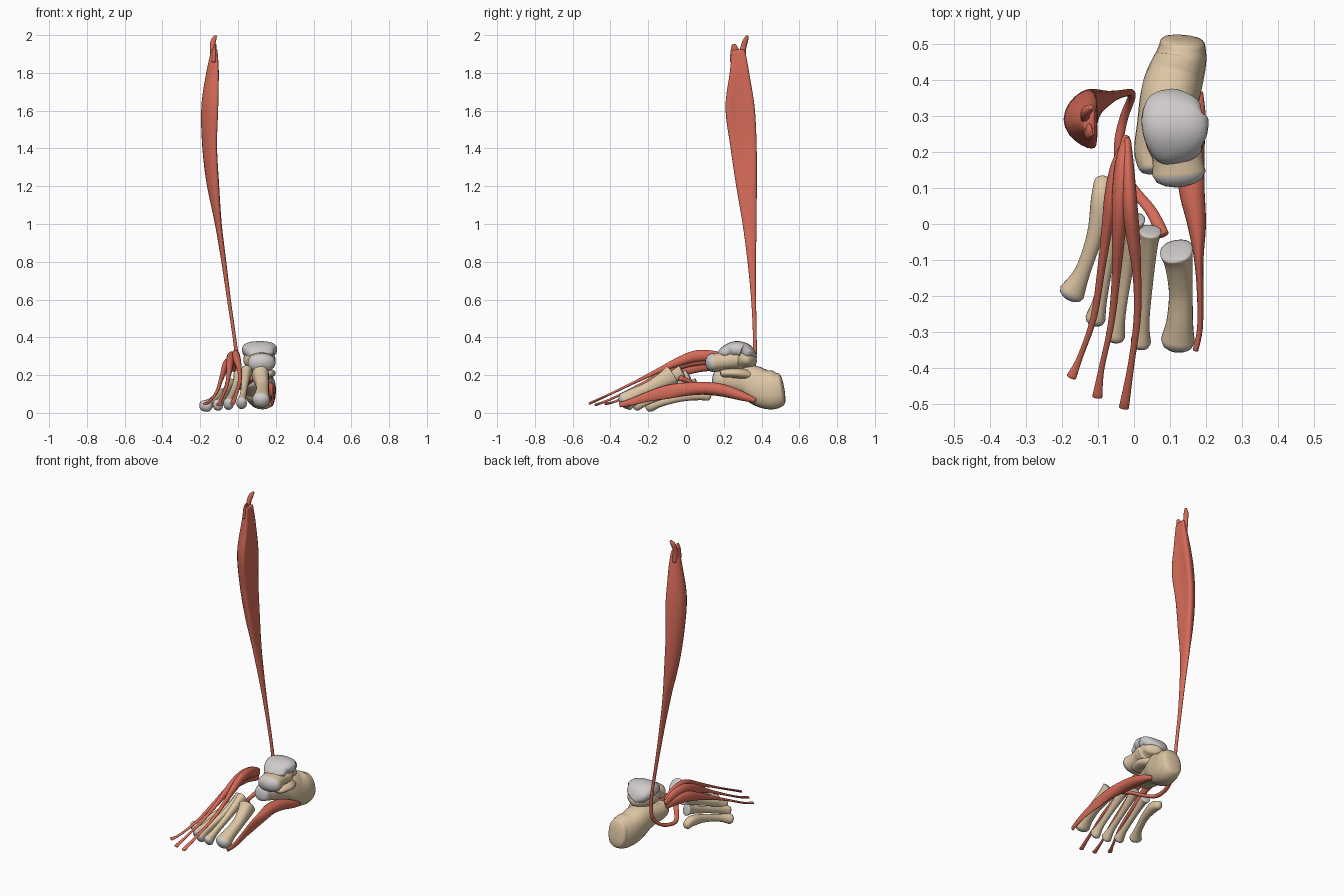
import bpy, bmesh, math
from mathutils import Vector


def material(name, color):
    m = bpy.data.materials.new(name)
    m.diffuse_color = (*color, 1)
    return m


BONE = material("bone_tan", (0.72, 0.56, 0.37))
CART = material("cartilage_grey", (0.62, 0.60, 0.59))
RED = material("muscle_red", (0.68, 0.15, 0.10))


def spline(pts, t):
    i = min(int(t), len(pts) - 2)
    u = t - i
    a, b = pts[max(i - 1, 0)], pts[i]
    c, d = pts[i + 1], pts[min(i + 2, len(pts) - 1)]
    return [0.5 * (2 * q + (r - p) * u + (2 * p - 5 * q + 4 * r - s) * u * u
                   + (3 * q - p - 3 * r + s) * u ** 3) for p, q, r, s in zip(a, b, c, d)]


# Smooth loft through sections (x, y, z, half width, half height, side bend)
def loft(name, secs, mat, cap=(0.3, 0.3), grey=(False, False), square=1.0, sides=24, steps=5):
    secs = [tuple(s) + (0,) * (6 - len(s)) for s in secs]
    n = (len(secs) - 1) * steps
    rings = [spline(secs, k / steps) for k in range(n + 1)]
    centres = [Vector(r[:3]) for r in rings]
    frames = []
    for k, r in enumerate(rings):
        t = (centres[min(k + 1, n)] - centres[max(k - 1, 0)]).normalized()
        side = Vector((1, 0, 0))
        side = (side - t * side.dot(t)).normalized()
        frames.append([centres[k], side, t.cross(side), t, max(r[3], .002), max(r[4], .002), r[5], 0])

    def dome(f, sign, depth, g):
        out = []
        for a in (30, 55, 75, 87):
            s, c = math.sin(math.radians(a)), math.cos(math.radians(a))
            d = depth * min(f[4], f[5])
            out.append([f[0] + f[3] * sign * d * s, f[1], f[2], f[3], f[4] * c, f[5] * c, f[6] * c, g])
        return out

    allf = dome(frames[0], -1, cap[0], grey[0])[::-1] + frames + dome(frames[-1], 1, cap[1], grey[1])
    bm = bmesh.new()
    vr = []
    for c, s, u, t, rw, rh, bend, g in allf:
        ring = []
        for j in range(sides):
            a = 2 * math.pi * j / sides
            ca, sa = math.cos(a), math.sin(a)
            px = math.copysign(abs(ca) ** square, ca) * rw + bend * sa * sa
            py = math.copysign(abs(sa) ** square, sa) * rh
            ring.append(bm.verts.new(c + s * px + u * py))
        vr.append(ring)
    for k in range(len(vr) - 1):
        for j in range(sides):
            f = bm.faces.new((vr[k][j], vr[k][(j + 1) % sides], vr[k + 1][(j + 1) % sides], vr[k + 1][j]))
            f.material_index = int(bool(allf[k][7] or allf[k + 1][7]))
    for ring, g in ((vr[0][::-1], grey[0]), (vr[-1], grey[1])):
        bm.faces.new(ring).material_index = int(g)
    bmesh.ops.recalc_face_normals(bm, faces=bm.faces[:])
    for f in bm.faces:
        f.smooth = True
    me = bpy.data.meshes.new(name)
    bm.to_mesh(me)
    bm.free()
    me.materials.append(mat)
    me.materials.append(CART)
    ob = bpy.data.objects.new(name, me)
    bpy.context.collection.objects.link(ob)
    return ob


# Heel bone with its inner shelf
loft("heel_bone", [(.135, .505, .125, .062, .085), (.13, .46, .12, .072, .102), (.112, .40, .132, .08, .10),
                   (.095, .34, .165, .08, .09), (.075, .27, .175, .068, .07), (.058, .20, .175, .058, .052),
                   (.06, .155, .18, .046, .045)], BONE, cap=(.25, .35), grey=(False, True), square=.85)
loft("heel_bone_shelf", [(.12, .33, .20, .05, .03), (.15, .27, .21, .05, .026), (.14, .20, .21, .045, .022)],
     BONE, cap=(.8, .8))

# Ankle bone: body and head, capped by the grey joint surface
loft("ankle_bone", [(.145, .345, .275, .05, .03), (.118, .30, .285, .082, .055), (.113, .24, .28, .083, .055),
                    (.12, .19, .272, .07, .05), (.125, .14, .265, .074, .05)],
     BONE, cap=(.5, .75), grey=(False, True), square=.9)
loft("ankle_joint_surface", [(.14, .345, .298, .055, .028), (.117, .315, .325, .088, .042),
                             (.115, .265, .335, .092, .045), (.125, .215, .32, .078, .038),
                             (.145, .185, .30, .05, .02)], CART, cap=(.4, .4), square=.8)

# Five long foot bones: base, neck, mid shaft, neck, head
foot_bones = {
    "first": [(.118, -.075, .20, .046, .056), (.124, -.11, .178, .039, .046), (.13, -.19, .135, .033, .034),
              (.127, -.27, .098, .037, .036), (.122, -.322, .068, .047, .043)],
    "second": [(.045, -.02, .215, .031, .04), (.042, -.06, .195, .024, .032), (.034, -.17, .135, .018, .022),
               (.025, -.27, .085, .018, .022), (.019, -.325, .052, .028, .035)],
    "third": [(.003, .015, .195, .028, .038), (-.003, -.03, .172, .021, .029), (-.022, -.14, .12, .017, .02),
              (-.041, -.25, .076, .018, .022), (-.051, -.308, .047, .027, .034)],
    "fourth": [(-.042, .055, .15, .027, .034), (-.05, .01, .138, .021, .026), (-.072, -.10, .10, .017, .02),
               (-.093, -.205, .063, .019, .021), (-.107, -.262, .042, .028, .032)],
    "fifth": [(-.088, .115, .09, .024, .026), (-.09, .065, .098, .03, .031), (-.108, -.03, .083, .023, .024),
              (-.142, -.13, .056, .022, .022), (-.172, -.19, .036, .036, .031)],
}
for key, secs in foot_bones.items():
    loft(key + "_foot_bone", secs, BONE, cap=(.8 if key == "fifth" else .15, .75),
         grey=(key != "fifth", True), square=.88)

# Outer calf muscle, crescent in section, tapering to a tendon that hooks under the sole
loft("outer_calf_muscle", [
    (-.125, .278, 1.92, .016, .034, .01), (-.135, .283, 1.80, .033, .052, .02), (-.152, .286, 1.62, .042, .077, .035),
    (-.152, .304, 1.42, .038, .070, .028), (-.134, .319, 1.22, .033, .056, .018), (-.104, .337, 1.00, .018, .037, .004),
    (-.075, .348, .80, .013, .022), (-.048, .358, .60, .010, .013), (-.022, .364, .42, .009, .010),
    (-.008, .364, .30, .010, .010), (-.008, .348, .20, .011, .010), (-.028, .295, .145, .012, .010),
    (-.042, .225, .122, .013, .011), (-.036, .155, .114, .013, .011), (.0, .095, .13, .014, .010),
    (.048, .035, .158, .016, .011), (.08, -.03, .185, .018, .016)], RED, steps=6)
loft("outer_calf_muscle_front_tip", [(-.127, .262, 1.86, .014, .03), (-.125, .258, 1.92, .010, .022),
                                     (-.118, .252, 1.95, .004, .010)], RED)
loft("outer_calf_muscle_back_tip", [(-.132, .295, 1.86, .016, .025), (-.136, .303, 1.93, .013, .016),
                                    (-.13, .315, 1.97, .014, .014), (-.118, .325, 1.995, .007, .007)], RED)

# Inner sole muscle running from the heel to the big toe
loft("inner_sole_muscle", [
    (.18, .365, .065, .012, .012), (.175, .30, .088, .024, .024), (.16, .20, .118, .036, .033),
    (.16, .10, .13, .036, .034), (.174, .0, .125, .026, .035), (.18, -.10, .11, .013, .036),
    (.184, -.20, .086, .009, .026), (.183, -.29, .057, .008, .018), (.171, -.35, .043, .008, .014)], RED)

# Short toe-lifting muscle: three bellies from one origin, thinning to flared tendons
toe_muscles = {
    "outer": [(-.022, .225, .235, .012, .02), (-.043, .16, .255, .022, .032), (-.06, .08, .25, .022, .033),
              (-.073, .0, .225, .016, .025), (-.09, -.12, .175, .011, .013), (-.112, -.26, .112, .009, .007),
              (-.15, -.37, .062, .008, .006), (-.174, -.425, .048, .014, .007)],
    "middle": [(-.022, .235, .26, .012, .02), (-.03, .17, .285, .022, .034), (-.037, .08, .287, .024, .035),
               (-.042, -.02, .26, .019, .026), (-.05, -.15, .195, .012, .013), (-.064, -.28, .13, .009, .007),
               (-.09, -.40, .072, .008, .006), (-.102, -.48, .042, .014, .007)],
    "inner": [(-.018, .23, .275, .010, .018), (-.017, .16, .30, .017, .026), (-.012, .06, .302, .021, .03),
              (-.003, -.03, .275, .019, .024), (.008, -.14, .226, .012, .014), (.009, -.26, .168, .010, .008),
              (-.008, -.39, .105, .009, .006), (-.028, -.51, .05, .014, .007)],
}
for key, secs in toe_muscles.items():
    loft(key + "_toe_lifting_muscle", secs, RED, cap=(.8, .6))
